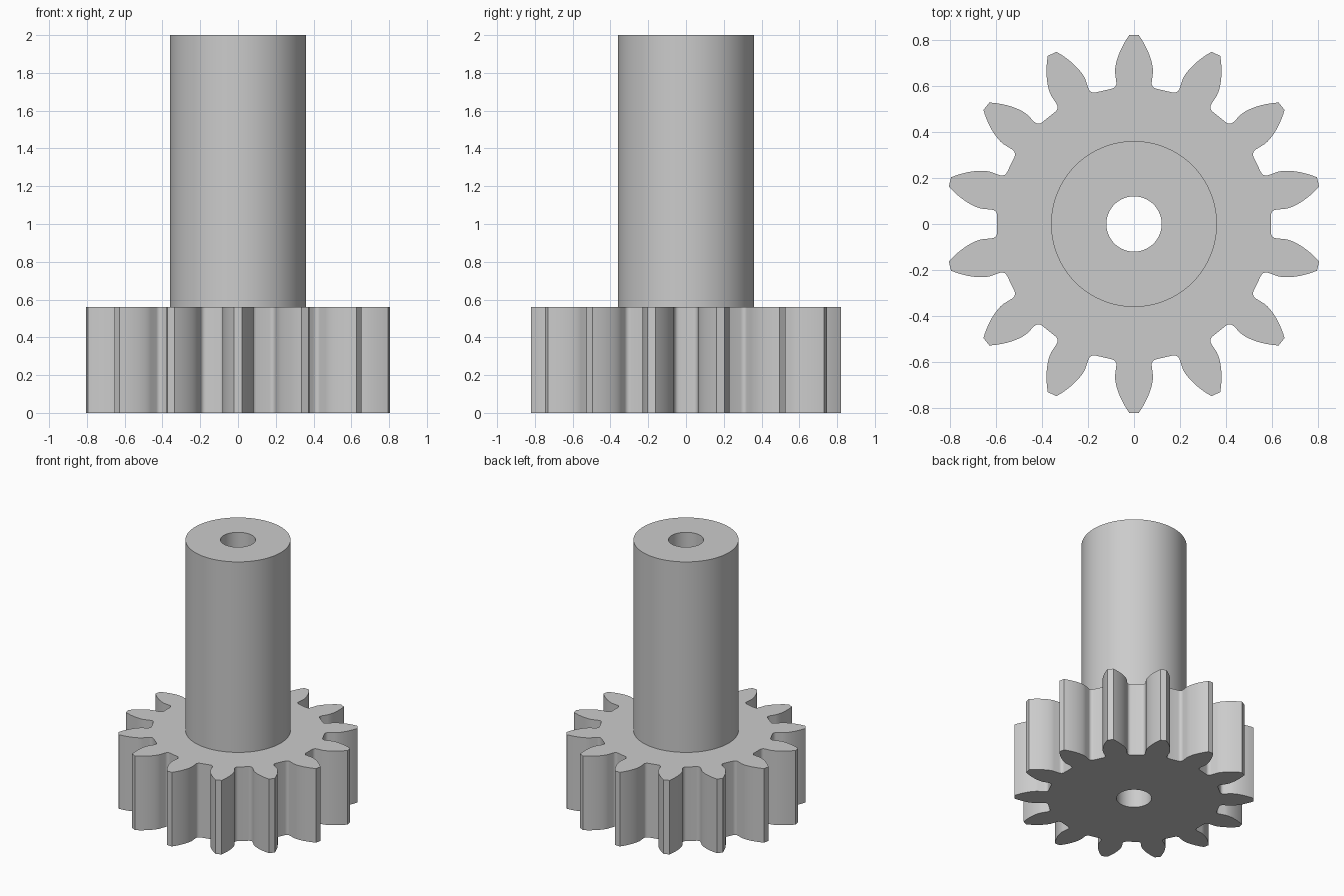
import bpy, bmesh
from math import pi, sin, cos, tan, acos, sqrt, radians

cube = bpy.data.objects.get("Cube")
if cube:
    bpy.data.objects.remove(cube, do_unlink=True)

TEETH = 14
TIP_R, ROOT_R, PITCH_R = 0.82, 0.595, 0.7175
BASE_R = PITCH_R * cos(radians(22.5))
SHAFT_R, BORE_R = 0.36, 0.12
GEAR_H, TOTAL_H = 0.56, 2.0
FILLET = 0.024
SIDES = 96


def involute(r):
    a = acos(min(1, BASE_R / r))
    return tan(a) - a


def half_tooth():
    """(radius, half angle) from the tip corner down to the root."""
    root_angle = pi / (2 * TEETH) + involute(PITCH_R) - 0.0095
    steps = 10
    pts = []
    # involute flank
    for i in range(steps + 1):
        r = TIP_R + (BASE_R - TIP_R) * i / steps
        pts.append((r, root_angle - involute(r)))
    # rounded corner into the root
    for i in range(6):
        t = i / 5 * pi / 2
        r = ROOT_R + FILLET * (1 - sin(t))
        pts.append((r, root_angle + FILLET * (1 - cos(t)) / ROOT_R))
    return pts


def gear_outline():
    half = half_tooth()
    tooth = [(r, -a) for r, a in reversed(half)] + half
    out = []
    for k in range(TEETH):
        mid = pi / 2 + 2 * pi * k / TEETH
        out += [(r * cos(mid + a), r * sin(mid + a)) for r, a in tooth]
    return out


def circle(r):
    return [(r * cos(2 * pi * i / SIDES), r * sin(2 * pi * i / SIDES))
            for i in range(SIDES)]


bm = bmesh.new()


def ring(points, z):
    verts = [bm.verts.new((x, y, z)) for x, y in points]
    edges = [bm.edges.new((v, verts[i - 1])) for i, v in enumerate(verts)]
    return verts, edges


def wall(lower, upper):
    a, b = lower[0], upper[0]
    for i in range(len(a)):
        bm.faces.new((a[i - 1], a[i], b[i], b[i - 1]))


def cap(outer, inner, normal):
    bmesh.ops.triangle_fill(bm, use_beauty=True, edges=outer[1] + inner[1],
                            normal=normal)


# Rings of the gear, shaft and bore
outline = gear_outline()
gear_low, gear_high = ring(outline, 0), ring(outline, GEAR_H)
shaft_low, shaft_high = ring(circle(SHAFT_R), GEAR_H), ring(circle(SHAFT_R), TOTAL_H)
bore_low, bore_high = ring(circle(BORE_R), 0), ring(circle(BORE_R), TOTAL_H)

# Flat faces, then walls
cap(gear_low, bore_low, (0, 0, -1))
cap(gear_high, shaft_low, (0, 0, 1))
wall(shaft_high, bore_high)
wall(gear_low, gear_high)
wall(shaft_low, shaft_high)
wall(bore_high, bore_low)
bmesh.ops.recalc_face_normals(bm, faces=bm.faces)

mesh = bpy.data.meshes.new("pinion_gear_with_shaft")
bm.to_mesh(mesh)
bm.free()
gear = bpy.data.objects.new("pinion_gear_with_shaft", mesh)
bpy.context.collection.objects.link(gear)

# Plain grey
GREY = (0.6, 0.6, 0.6, 1)
mat = bpy.data.materials.new("plain_grey")
mat.use_nodes = True
mat.diffuse_color = GREY
mat.node_tree.nodes["Principled BSDF"].inputs["Base Color"].default_value = GREY
mesh.materials.append(mat)

bpy.ops.object.select_all(action='DESELECT')
gear.select_set(True)
bpy.context.view_layer.objects.active = gear
bpy.ops.object.shade_smooth_by_angle(angle=radians(30))
